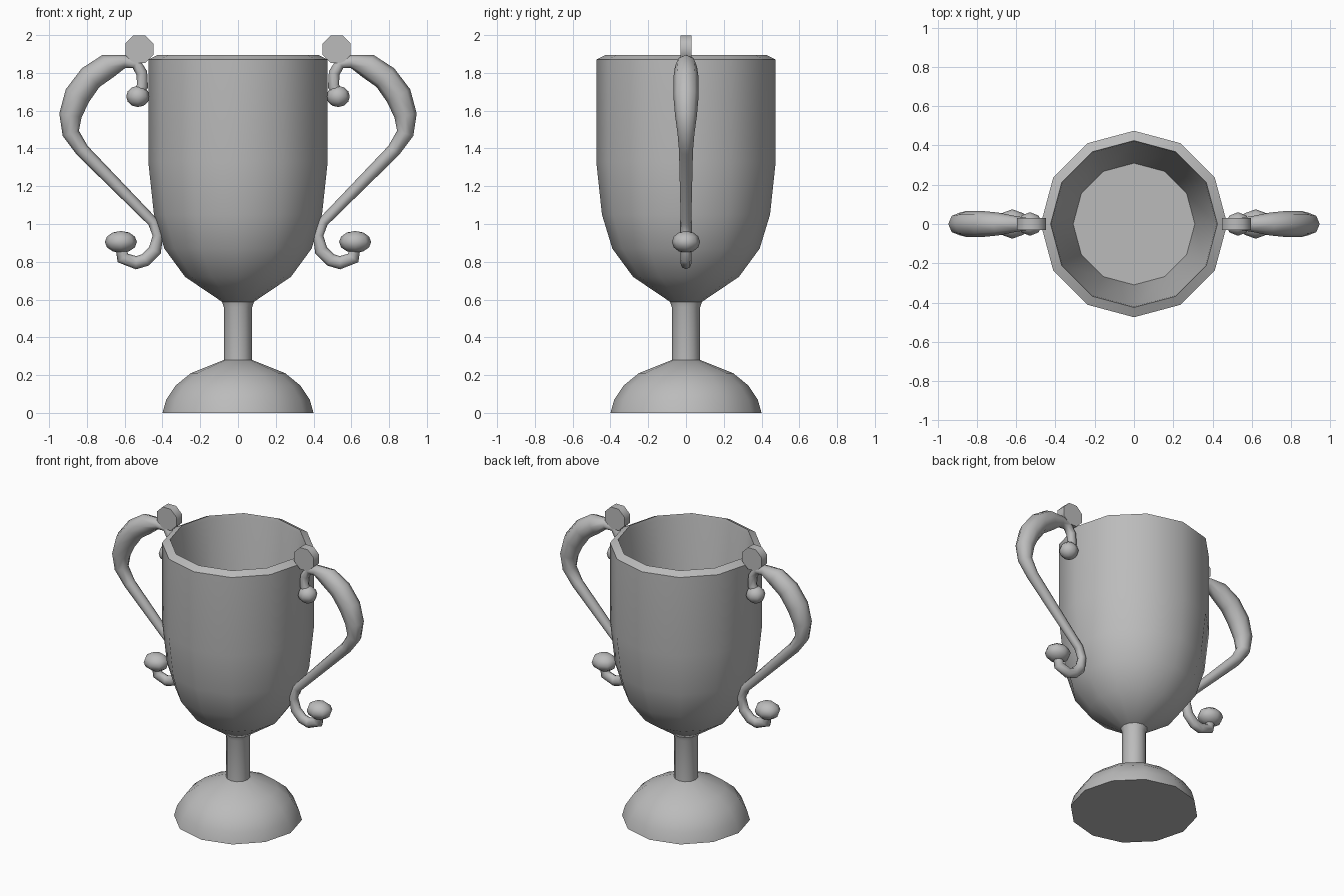
import bpy, bmesh, math
from mathutils import Vector, Matrix

cube = bpy.data.objects.get("Cube")
if cube:
    bpy.data.objects.remove(cube, do_unlink=True)

silver = bpy.data.materials.new("silver_grey")
silver.use_nodes = True
colour = (0.5, 0.5, 0.5, 1)
silver.diffuse_color = colour
silver.node_tree.nodes["Principled BSDF"].inputs["Base Color"].default_value = colour


def finish(bm, name, angle=40, mirror=False):
    """Turn a bmesh into a shaded object, optionally mirrored left to right."""
    bmesh.ops.recalc_face_normals(bm, faces=bm.faces)
    mesh = bpy.data.meshes.new(name)
    bm.to_mesh(mesh)
    bm.free()
    mesh.materials.append(silver)
    ob = bpy.data.objects.new(name, mesh)
    bpy.context.collection.objects.link(ob)
    bpy.ops.object.select_all(action='DESELECT')
    ob.select_set(True)
    bpy.context.view_layer.objects.active = ob
    bpy.ops.object.shade_smooth_by_angle(angle=math.radians(angle))
    if mirror:
        ob.modifiers.new("Mirror", 'MIRROR').use_mirror_merge = False
    return ob


def skin(bm, rings):
    """Bridge consecutive rings of points and cap both ends."""
    loops = [[bm.verts.new(p) for p in ring] for ring in rings]
    n = len(loops[0])
    for a, b in zip(loops, loops[1:]):
        for i in range(n):
            j = (i + 1) % n
            bm.faces.new((a[i], a[j], b[j], b[i]))
    bm.faces.new(loops[0])
    bm.faces.new(loops[-1])


def turned(name, profile, sides=12):
    """Turn a profile of (radius, height) round the upright axis."""
    bm = bmesh.new()
    step = math.tau / sides
    skin(bm, [[(r * math.cos(i * step), r * math.sin(i * step), z)
               for i in range(sides)] for r, z in profile])
    return finish(bm, name)


def ball(name, centre, scale):
    bm = bmesh.new()
    bmesh.ops.create_uvsphere(bm, u_segments=8, v_segments=6, radius=1,
                              matrix=Matrix.Translation(centre) @ Matrix.Diagonal((*scale, 1)))
    return finish(bm, name, 60, True)


# Foot, stem and hollow bowl
turned("foot", [(0.4, 0), (0.38, 0.07), (0.33, 0.145), (0.25, 0.21), (0.075, 0.28)])
turned("stem", [(0.075, 0.27), (0.075, 0.56), (0.085, 0.59)])
turned("bowl", [(0.08, 0.585), (0.28, 0.72), (0.39, 0.87), (0.445, 1.05), (0.475, 1.33),
                (0.475, 1.87), (0.425, 1.895), (0.42, 1.87), (0.31, 0.9)])

# Swept handle: x, z, thickness in the plane of the curve, width across it
path = [(0.54, 1.68, 0.03, 0.03), (0.505, 1.73, 0.03, 0.03), (0.51, 1.8, 0.03, 0.03),
        (0.54, 1.85, 0.03, 0.03), (0.6, 1.86, 0.035, 0.04), (0.69, 1.835, 0.066, 0.058),
        (0.78, 1.775, 0.068, 0.067), (0.85, 1.68, 0.07, 0.067), (0.887, 1.575, 0.06, 0.058),
        (0.885, 1.48, 0.045, 0.045), (0.825, 1.39, 0.037, 0.037), (0.45, 1.01, 0.028, 0.028),
        (0.424, 0.94, 0.028, 0.028), (0.44, 0.86, 0.035, 0.03), (0.49, 0.81, 0.035, 0.03),
        (0.54, 0.795, 0.035, 0.03), (0.61, 0.82, 0.035, 0.03), (0.62, 0.89, 0.03, 0.03)]
points = [Vector((x, 0, z)) for x, z, *_ in path]
across = Vector((0, 1, 0))
rings = []
for i, (x, z, thick, wide) in enumerate(path):
    ahead = points[min(i + 1, len(path) - 1)] - points[i]
    behind = points[i] - points[max(i - 1, 0)]
    side = (ahead.normalized() + behind.normalized()).normalized().cross(across)
    rings.append([points[i] + side * thick * math.cos(k * math.tau / 8)
                  + across * wide * math.sin(k * math.tau / 8) for k in range(8)])
bm = bmesh.new()
skin(bm, rings)
finish(bm, "handles", 60, True)

# Scroll ends of the handles
ball("upper_scroll_ends", (0.53, 0, 1.675), (0.062, 0.06, 0.056))
ball("lower_scroll_ends", (0.62, 0, 0.905), (0.085, 0.075, 0.058))

# Flat round knobs on top of the handles
bm = bmesh.new()
bmesh.ops.create_cone(bm, cap_ends=True, segments=8, radius1=0.08, radius2=0.08, depth=0.06,
                      matrix=Matrix.Translation((0.522, 0, 1.925)) @ Matrix.Rotation(math.pi / 2, 4, 'X')
                      @ Matrix.Rotation(math.pi / 8, 4, 'Z'))
finish(bm, "handle_knobs", 50, True)
